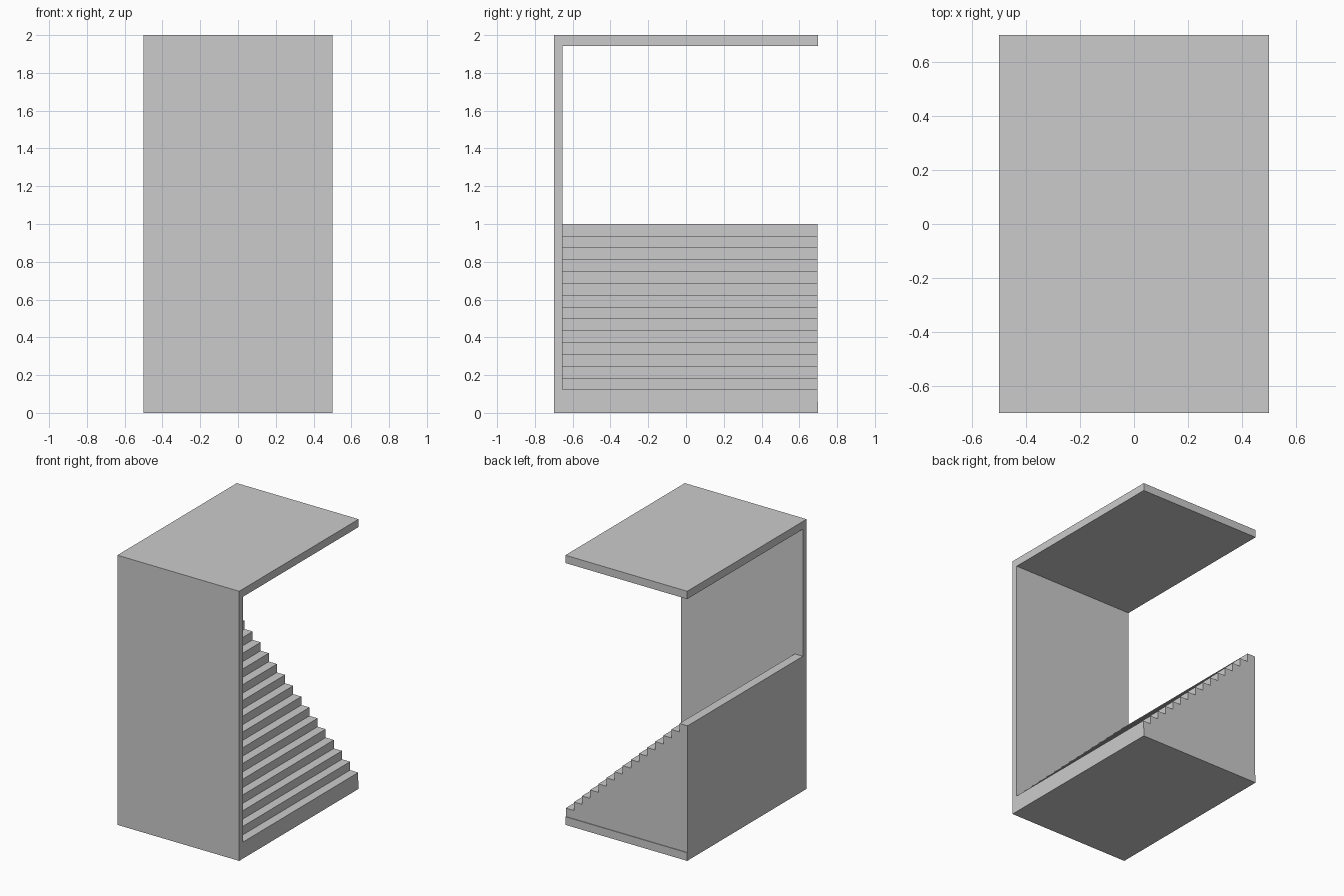
import bpy, bmesh

if "Cube" in bpy.data.objects:
    bpy.data.objects.remove(bpy.data.objects["Cube"])

STEPS = 15
FLOOR = 0.06
RUN = 1.0 / STEPS
RISE = (1.0 - FLOOR) / STEPS


def extrude_profile(name, points, offset):
    """Make a solid from a closed 3D outline pushed along an offset."""
    mesh = bpy.data.meshes.new(name)
    bm = bmesh.new()
    face = bm.faces.new([bm.verts.new(p) for p in points])
    geom = bmesh.ops.extrude_face_region(bm, geom=[face])["geom"]
    verts = [g for g in geom if isinstance(g, bmesh.types.BMVert)]
    bmesh.ops.translate(bm, verts=verts, vec=offset)
    bmesh.ops.recalc_face_normals(bm, faces=bm.faces)
    bm.to_mesh(mesh)
    bm.free()
    obj = bpy.data.objects.new(name, mesh)
    bpy.context.collection.objects.link(obj)
    return obj


# C-shaped shell: floor, front wall and roof in one section
shell = [(-0.7, 0), (0.7, 0), (0.7, FLOOR), (-0.655, FLOOR),
         (-0.655, 1.942), (0.7, 1.942), (0.7, 2), (-0.7, 2)]
extrude_profile("floor_wall_and_roof", [(-0.5, y, z) for y, z in shell], (1, 0, 0))

# Solid staircase climbing from right to left, just inside the back edge
stairs = [(-0.5, FLOOR), (0.5, FLOOR)]
for i in range(STEPS):
    z = FLOOR + (i + 1) * RISE
    stairs += [(0.5 - i * RUN, z), (0.5 - (i + 1) * RUN, z)]
    if i < STEPS - 1:
        continue
extrude_profile("staircase", [(x, -0.655, z) for x, z in stairs], (0, 1.35, 0))
